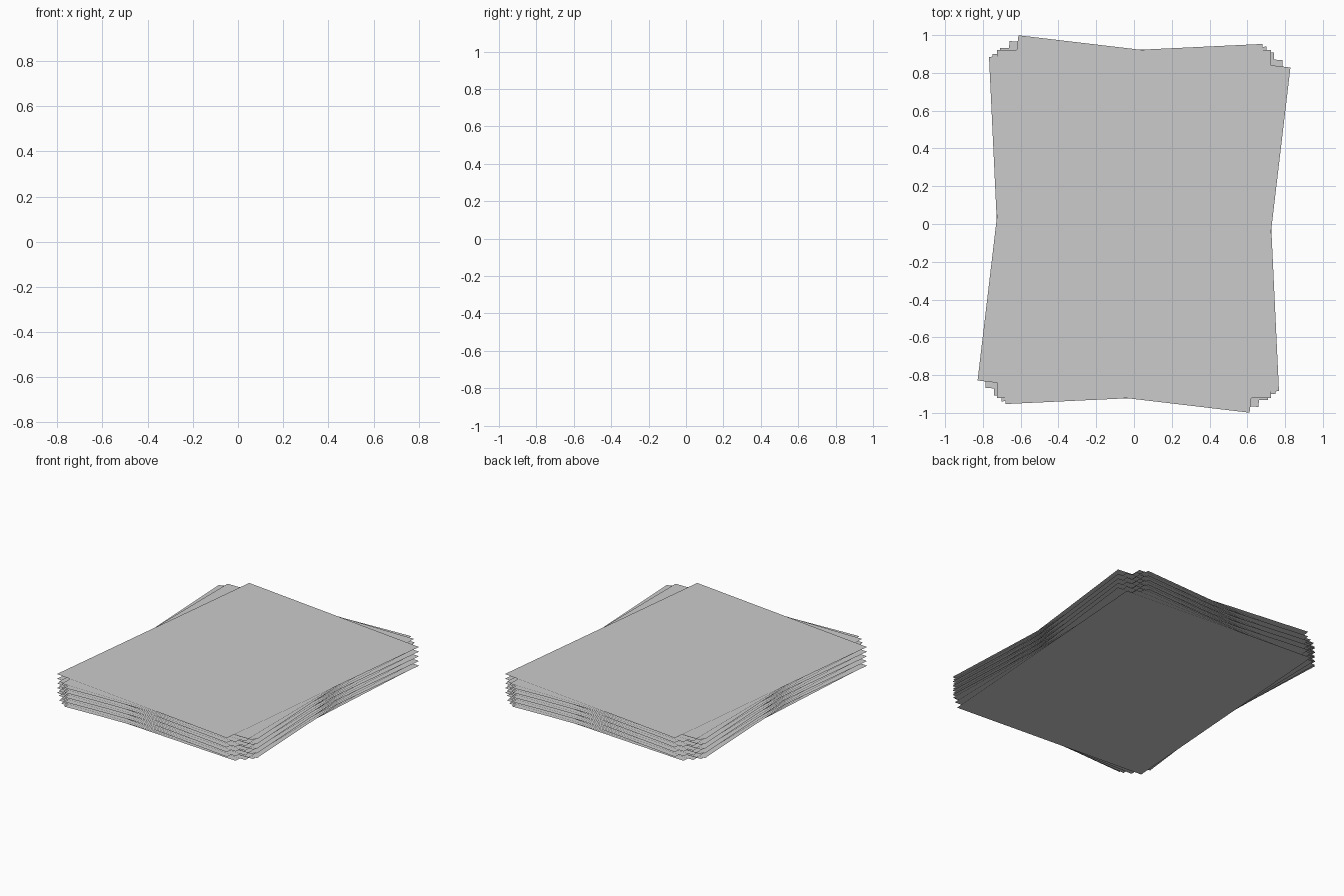
import bpy, bmesh
from math import radians
from mathutils import Matrix

if "Cube" in bpy.data.objects:
    bpy.data.objects.remove(bpy.data.objects["Cube"])

WIDTH, LENGTH = 1.45, 1.84
STEP = 0.0055
# twist of each sheet in one bundle, bottom to top
TWISTS = [-4.0, -1.0, 1.5, 2.7, 0.0, -6.75]
BUNDLES = 5


def sheet(name, z, angle):
    """One flat sheet of paper turned about the stack axis."""
    bm = bmesh.new()
    bmesh.ops.create_grid(bm, x_segments=1, y_segments=1, size=0.5)
    turn = (Matrix.Translation((0, 0, z)) @ Matrix.Rotation(radians(angle), 4, 'Z')
            @ Matrix.Diagonal((WIDTH, LENGTH, 1, 1)))
    bm.transform(turn)
    mesh = bpy.data.meshes.new(name)
    bm.to_mesh(mesh)
    bm.free()
    bpy.context.collection.objects.link(bpy.data.objects.new(name, mesh))


# loose stack of paper: the same bundle repeated upward
for b in range(BUNDLES):
    for i, angle in enumerate(TWISTS):
        k = b * len(TWISTS) + i
        sheet(f"paper_sheet_{k + 1:02d}", k * STEP, angle)
